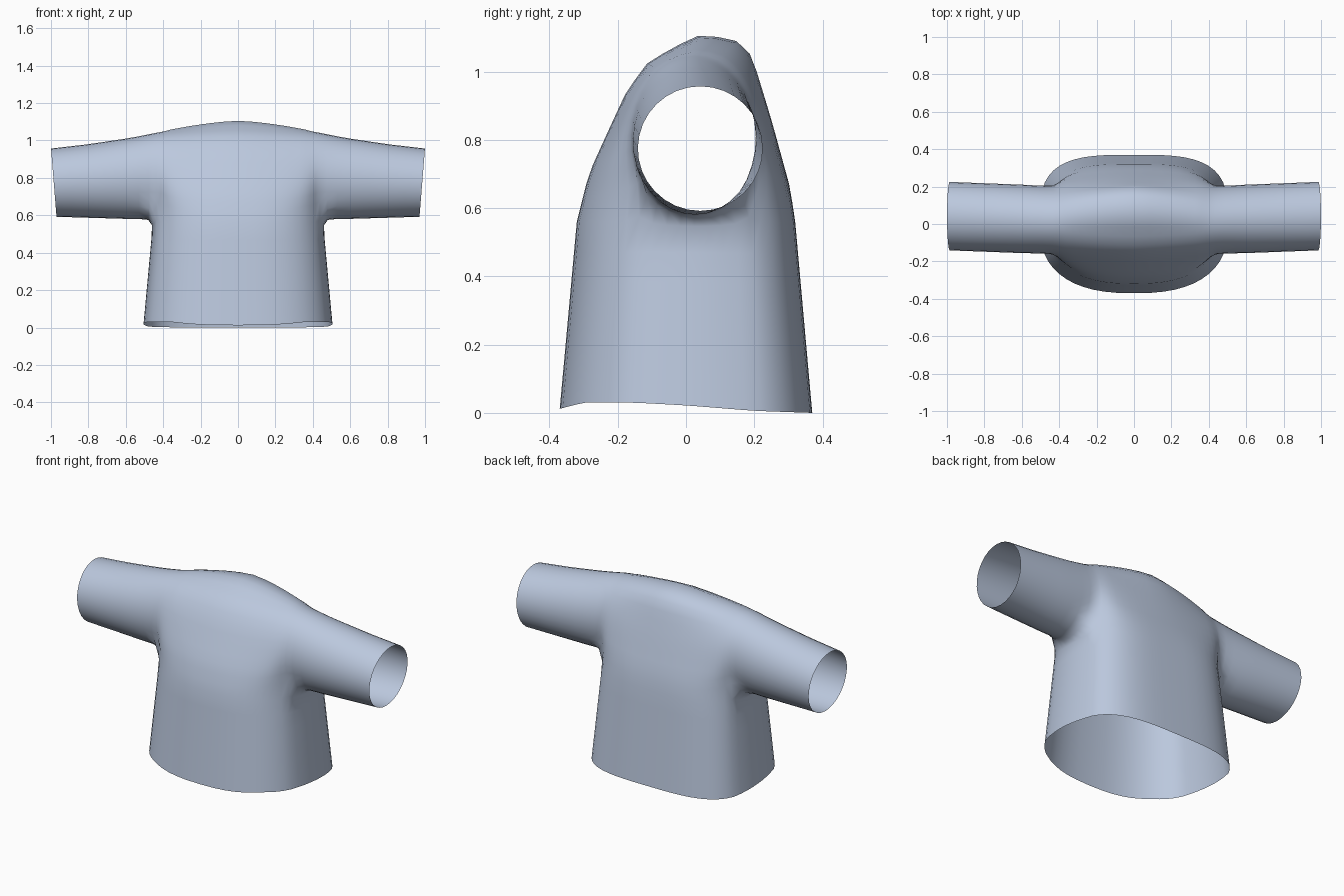
import bpy, bmesh, math
from mathutils import Vector

if "Cube" in bpy.data.objects:
    bpy.data.objects.remove(bpy.data.objects["Cube"])

def lerp(a, b, t):
    return a + (b - a) * t

def table(pts, v):
    """Piecewise linear lookup."""
    for (a, fa), (b, fb) in zip(pts, pts[1:]):
        if v <= b:
            return lerp(fa, fb, max(0, (v - a) / (b - a)))
    return pts[-1][1]

# Body profile over the middle, front to back (y, z)
PROFILE = [(-.32, .56), (-.285, .70), (-.24, .80), (-.18, .93), (-.12, 1.02), (-.04, 1.07),
           (.04, 1.107), (.11, 1.10), (.165, 1.085), (.195, 1.04), (.25, .86), (.305, .66), (.32, .56)]
HEM_Z = [(-.37, .012), (-.30, .03), (-.15, .03), (0, .022), (.2, .006), (.37, 0)]
TOP_Z = [(.43, 1.044), (.5, 1.03), (.6, 1.01), (.8, .98), (1, .957)]
K = 24                      # segments over the shoulder
PHI0 = math.radians(21)     # where the armhole meets the side panel
COLS, SIDE = 10, 8

def resample(pts, n):
    pts = [Vector(p) for p in pts]
    cum = [0]
    for a, b in zip(pts, pts[1:]):
        cum.append(cum[-1] + (b - a).length)
    out = []
    for i in range(n + 1):
        d = cum[-1] * i / n
        out.append((table(list(zip(cum, [p.x for p in pts])), d),
                    table(list(zip(cum, [p.y for p in pts])), d)))
    return out

def outline(phi, a, b):
    """Rounded body cross-section; phi 90 deg is front, -90 deg is back."""
    x = a * max(0, math.cos(phi)) ** .8
    n = 2.5 if phi > 0 else 3.4
    y = b * max(0, 1 - (x / a) ** n) ** (1 / n)
    return (0 if phi > math.radians(89.9) or phi < math.radians(-89.9) else x), (-y if phi > 0 else y)

def armpit(phi):
    x, y = outline(phi, .455, .32)
    if abs(phi) < PHI0 - .001:      # side panel runs straight between armhole ends
        f, g = outline(PHI0, .455, .32)[1], outline(-PHI0, .455, .32)[1]
        y = lerp(f, g, (PHI0 - phi) / (2 * PHI0))
    return Vector((x, y, .56))

def hem(phi):
    x, y = outline(phi, .505, .37)
    if abs(phi) < PHI0 - .001:
        f, g = outline(PHI0, .505, .37)[1], outline(-PHI0, .505, .37)[1]
        y = lerp(f, g, (PHI0 - phi) / (2 * PHI0))
    return Vector((x, y, table(HEM_Z, y)))

def sleeve_point(x, ang):
    t = (x - .43) / .555
    top = table(TOP_Z, x + .015 * t)
    low = lerp(.576, .592, t)
    cz, rz = (top + low) / 2, (top - low) / 2
    cy, ry = lerp(.021, .042, t), lerp(.183, .183, t)
    dz = rz * math.sin(ang)
    return Vector((x + .08 * max(0, t) * dz, cy + ry * math.cos(ang), cz + dz))

A0, A1 = math.radians(223), math.radians(-43)
UPPER = [lerp(A0, A1, k / K) for k in range(K + 1)]
LOWER = [lerp(A1, A0 - 2 * math.pi, k / SIDE) for k in range(1, SIDE)]

bm = bmesh.new()

def patch(rows, close=False):
    vs = [[bm.verts.new(p) for p in r] for r in rows]
    n = len(rows[0])
    for a, b in zip(vs, vs[1:]):
        for i in range(n if close else n - 1):
            j = (i + 1) % n
            bm.faces.new((a[i], a[j], b[j], b[i]))

# Lower body wall, right half
front = [lerp(math.pi / 2, PHI0, i / COLS) for i in range(COLS + 1)]
side = [lerp(PHI0, -PHI0, i / SIDE) for i in range(1, SIDE)]
ring = front + side + [-p for p in reversed(front)]
patch([[hem(p).lerp(armpit(p), s / 6) for p in ring] for s in range(7)])

# Chest, shoulders and back, blended from the middle profile to the armhole
mid = resample(PROFILE, K)
arcs = []
for p in front:
    f, b = armpit(p), armpit(-p)
    x = f.x
    w_top = (x / .43) ** 1.5
    arc = []
    for k, (y0, z0) in enumerate(mid):
        s = sleeve_point(.43, UPPER[k])
        h = min(1, min(k, K - k) / (K * .4))
        end = f if k < K / 2 else b
        wide = armpit(PHI0).y if k < K / 2 else armpit(-PHI0).y
        base = .32 if k > K / 2 else -.32
        w_low = (base - end.y) / (base - wide)
        w = lerp(w_low, w_top, h * h * (3 - 2 * h))
        q = Vector((x, lerp(y0, s.y, w), lerp(z0, s.z, w)))
        arc.append(end if k in (0, K) else q)
    arcs.append(arc)
patch(arcs)

# Sleeve, starting at the armhole
rings = [arcs[-1] + [armpit(p) for p in reversed(side)][::1]]
rings[0] = arcs[-1] + [armpit(p) for p in reversed(side)]
for x in (.475, .53, .6, .7, .8, .9, .985):
    rings.append([sleeve_point(x, a) for a in UPPER + LOWER])
patch(rings, True)

bmesh.ops.remove_doubles(bm, verts=bm.verts, dist=.0005)

# Soften the seam around the armhole
seam = [v for v in bm.verts if .38 < v.co.x < .54 and v.co.z > .5]
for _ in range(2):
    bmesh.ops.smooth_vert(bm, verts=seam, factor=.4, use_axis_x=True, use_axis_y=True, use_axis_z=True)

# Left half by mirroring
geom = bm.verts[:] + bm.edges[:] + bm.faces[:]
bmesh.ops.mirror(bm, geom=geom, axis='X', merge_dist=.0005)
bmesh.ops.remove_doubles(bm, verts=bm.verts, dist=.0005)
bmesh.ops.recalc_face_normals(bm, faces=bm.faces)
for f in bm.faces:
    f.smooth = True

mesh = bpy.data.meshes.new("shirt")
bm.to_mesh(mesh)
bm.free()
shirt = bpy.data.objects.new("shirt", mesh)
bpy.context.collection.objects.link(shirt)

cloth = bpy.data.materials.new("pale_blue_cloth")
cloth.diffuse_color = (.50, .58, .73, 1)
cloth.use_nodes = True
cloth.node_tree.nodes["Principled BSDF"].inputs["Base Color"].default_value = cloth.diffuse_color
mesh.materials.append(cloth)
